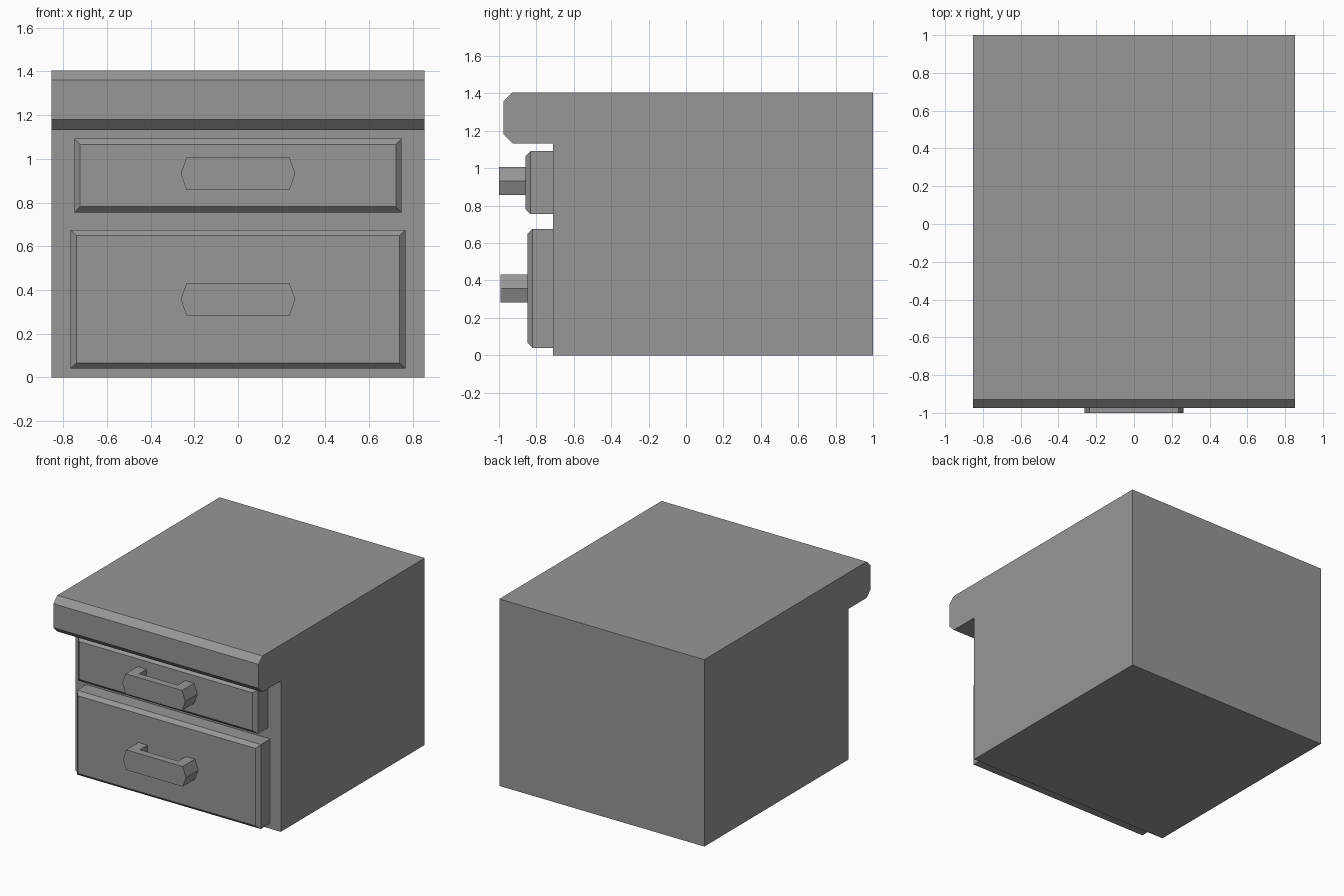
import bpy
import bmesh
from mathutils import Vector

if "Cube" in bpy.data.objects:
    bpy.data.objects.remove(bpy.data.objects["Cube"], do_unlink=True)

grey = bpy.data.materials.new("grey")
grey.use_nodes = True
colour = (0.31, 0.31, 0.31, 1)
grey.diffuse_color = colour
grey.node_tree.nodes["Principled BSDF"].inputs["Base Color"].default_value = colour


def finish(name, bm):
    bmesh.ops.recalc_face_normals(bm, faces=bm.faces)
    mesh = bpy.data.meshes.new(name)
    bm.to_mesh(mesh)
    bm.free()
    mesh.materials.append(grey)
    obj = bpy.data.objects.new(name, mesh)
    bpy.context.collection.objects.link(obj)
    return obj


def extrude(bm, faces, offset):
    """Extrude faces as one region and return the moved end faces."""
    geom = bmesh.ops.extrude_face_region(bm, geom=faces)["geom"]
    verts = [g for g in geom if isinstance(g, bmesh.types.BMVert)]
    bmesh.ops.translate(bm, verts=verts, vec=Vector(offset))
    return [g for g in geom if isinstance(g, bmesh.types.BMFace)]


# Cabinet body: side profile with a chamfered overhanging top, extruded across x
def make_cabinet(half_width, profile):
    bm = bmesh.new()
    side = bm.faces.new([bm.verts.new((-half_width, y, z)) for y, z in profile])
    extrude(bm, [side], (2 * half_width, 0, 0))
    return finish("cabinet_body", bm)


# Drawer front: block whose front face is narrowed to a chamfered rim
def make_drawer(name, half_width, bottom, top, front, chamfer=0.026):
    back = -0.71
    bm = bmesh.new()
    corners = [(-half_width, bottom), (half_width, bottom), (half_width, top), (-half_width, top)]
    face = bm.faces.new([bm.verts.new((x, back, z)) for x, z in corners])
    rim = extrude(bm, [face], (0, front + chamfer - back, 0))
    panel = extrude(bm, rim, (0, -chamfer, 0))[0]
    middle = (bottom + top) / 2
    for v in panel.verts:
        v.co.x -= chamfer if v.co.x > 0 else -chamfer
        v.co.z -= chamfer if v.co.z > middle else -chamfer
    return finish(name, bm)


# Handle: pointed bar with two arms reaching back to the drawer
def make_handle(name, bottom, top, front, back, bar=0.055):
    tip, shoulder, inner = 0.262, 0.235, 0.16
    middle = (bottom + top) / 2
    bm = bmesh.new()
    rows = {}
    for s in (-1, 1):
        rows[s] = [bm.verts.new((s * x, front, z)) for x, z in
                   [(inner, bottom), (shoulder, bottom), (tip, middle), (shoulder, top), (inner, top)]]
    faces = [bm.faces.new(rows[1]),
             bm.faces.new(rows[-1][::-1]),
             bm.faces.new([rows[-1][0], rows[1][0], rows[1][4], rows[-1][4]])]
    rear = extrude(bm, faces, (0, bar, 0))
    arms = [f for f in rear if len(f.verts) == 5]
    extrude(bm, arms, (0, back - front - bar, 0))
    return finish(name, bm)


make_cabinet(0.853, [(1, 0), (1, 1.405), (-0.928, 1.405), (-0.975, 1.36), (-0.975, 1.18),
                     (-0.928, 1.133), (-0.71, 1.133), (-0.71, 0)])
make_drawer("upper_drawer", 0.748, 0.755, 1.092, -0.857)
make_drawer("lower_drawer", 0.765, 0.04, 0.675, -0.847)
make_handle("upper_handle", 0.857, 1.008, -1.0, -0.857)
make_handle("lower_handle", 0.282, 0.433, -0.992, -0.847)
